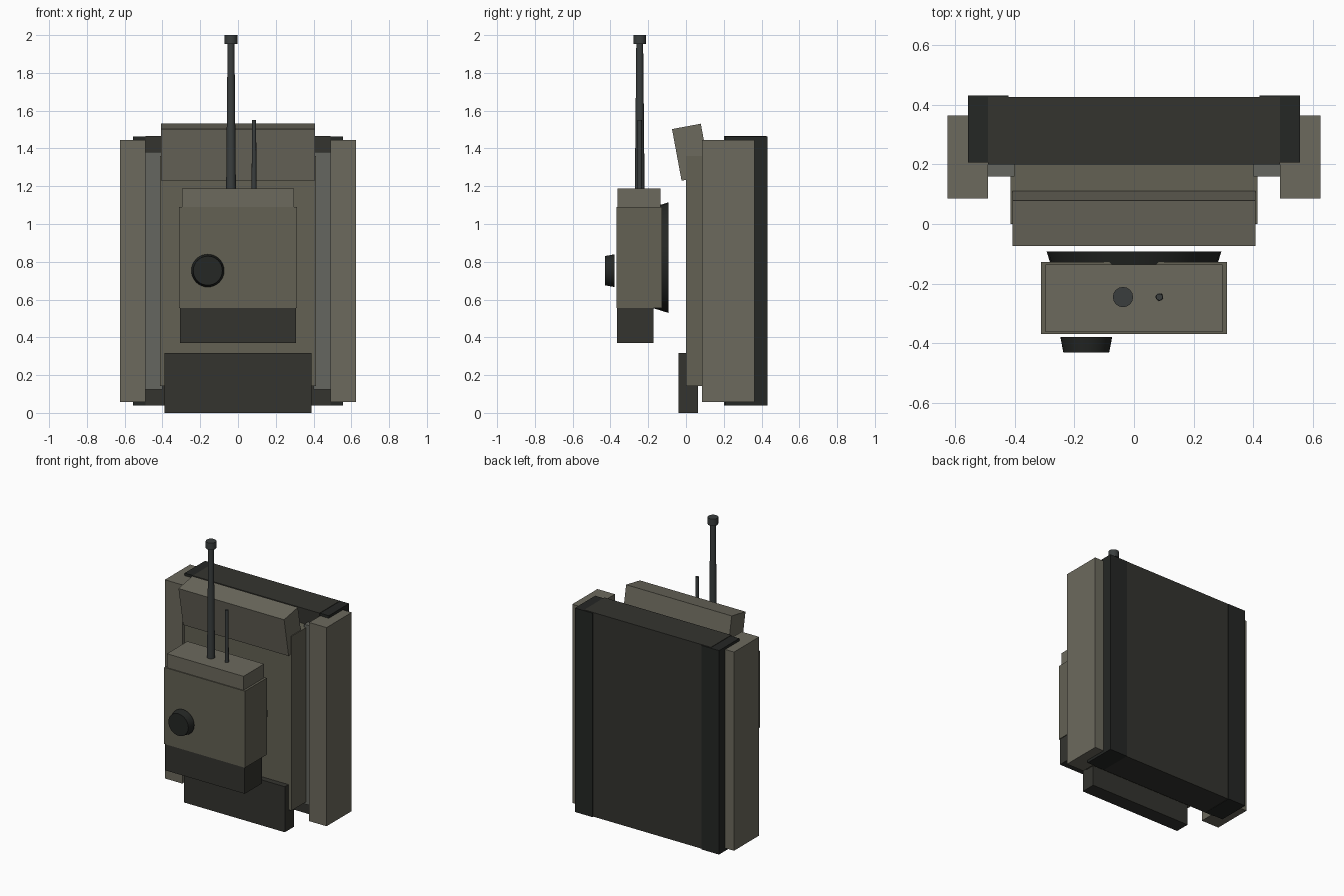
import bpy
import math

if "Cube" in bpy.data.objects:
    bpy.data.objects.remove(bpy.data.objects["Cube"])


def material(name, rgb):
    m = bpy.data.materials.new(name)
    m.diffuse_color = (*rgb, 1)
    m.use_nodes = True
    m.node_tree.nodes["Principled BSDF"].inputs["Base Color"].default_value = m.diffuse_color
    return m


OLIVE = material("olive", (0.125, 0.120, 0.088))
LIGHT = material("light_olive", (0.150, 0.142, 0.110))
GREY = material("grey", (0.130, 0.132, 0.115))
DARK = material("dark_canvas", (0.034, 0.034, 0.028))
BLACK = material("black_trim", (0.018, 0.020, 0.018))
METAL = material("dark_metal", (0.042, 0.048, 0.048))


def finish(name, mat):
    ob = bpy.context.object
    ob.name = name
    ob.data.materials.append(mat)
    return ob


def box(name, x, y, z, mat, tilt=0):
    """Box from (min, max) ranges, optionally tilted about x."""
    bpy.ops.mesh.primitive_cube_add(size=1, location=[sum(r) / 2 for r in (x, y, z)])
    ob = finish(name, mat)
    ob.scale = [r[1] - r[0] for r in (x, y, z)]
    bpy.ops.object.transform_apply(location=False, rotation=False, scale=True)
    ob.rotation_euler.x = tilt
    return ob


def sides(name, x, y, z, mat):
    """The same box on the left and right."""
    box(name + "_right", x, y, z, mat)
    box(name + "_left", (-x[1], -x[0]), y, z, mat)


def rod(name, base, length, r1, r2, mat, along_y=False, n=32):
    """Tapered cylinder standing on base, running along +z or +y."""
    loc = list(base)
    loc[1 if along_y else 2] += length / 2
    bpy.ops.mesh.primitive_cone_add(
        vertices=n, radius1=r1, radius2=r2, depth=length, location=loc,
        rotation=(-math.pi / 2 if along_y else 0, 0, 0))
    ob = finish(name, mat)
    bpy.ops.object.shade_smooth_by_angle(angle=math.radians(30))
    return ob


# Back pack with corner trims
box("back_body", (-0.49, 0.49), (0.20, 0.425), (0.04, 1.466), DARK)
sides("corner_trim", (0.42, 0.557), (0.207, 0.431), (0.038, 1.463), BLACK)

# Side pods and recessed panels beside the front plate
sides("side_pod", (0.49, 0.625), (0.085, 0.363), (0.057, 1.445), LIGHT)
sides("recessed_panel", (0.40, 0.50), (0.16, 0.22), (0.125, 1.38), GREY)

# Front plate, tilted top flap and base pouch
box("front_plate", (-0.414, 0.414), (0.0, 0.21), (0.142, 1.36), OLIVE)
box("top_flap", (-0.408, 0.408), (-0.05, 0.105), (1.241, 1.519), LIGHT,
    tilt=math.radians(10.5))
box("base_pouch", (-0.39, 0.39), (-0.04, 0.063), (0.0, 0.318), DARK)

# Radio box at the front
box("radio_body", (-0.312, 0.312), (-0.369, -0.127), (0.555, 1.09), OLIVE)
box("radio_top", (-0.296, 0.296), (-0.362, -0.135), (1.08, 1.187), LIGHT)
box("radio_base", (-0.307, 0.307), (-0.364, -0.172), (0.37, 0.565), DARK)

# Round disc behind the radio and dial in front of it
rod("rear_disc", (0, -0.172, 0.822), 0.080, 0.268, 0.293, BLACK, along_y=True)
rod("front_dial", (-0.16, -0.43, 0.753), 0.052, 0.077, 0.087, BLACK, along_y=True)

# Antennas
rod("main_antenna", (-0.037, -0.245, 1.17), 0.80, 0.026, 0.018, METAL, n=16)
rod("antenna_cap", (-0.037, -0.245, 1.952), 0.048, 0.034, 0.034, METAL, n=16)
rod("short_antenna", (0.085, -0.245, 1.17), 0.38, 0.013, 0.011, METAL, n=12)
